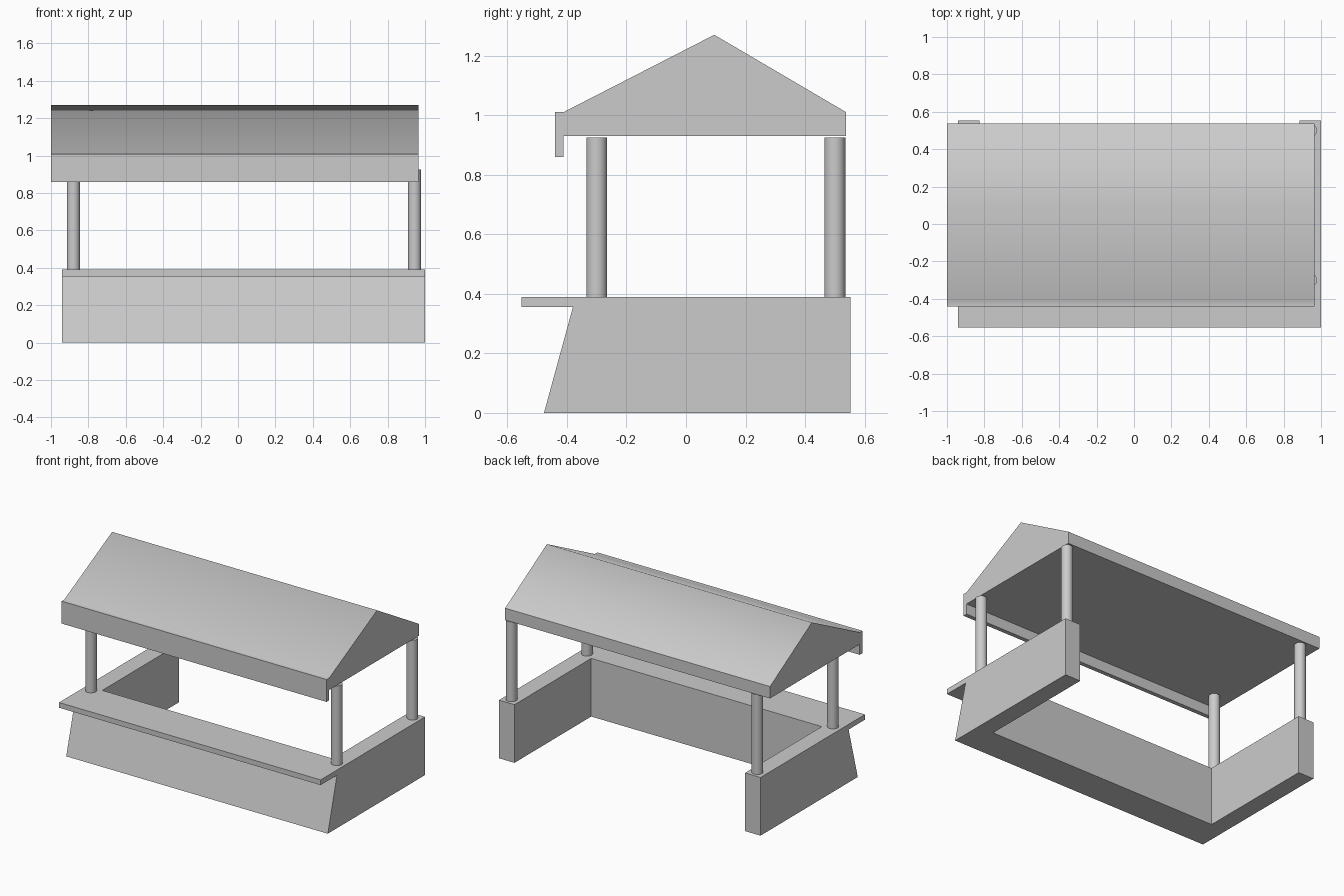
import bpy, bmesh, math

if "Cube" in bpy.data.objects:
    bpy.data.objects.remove(bpy.data.objects["Cube"])


def extrude_profile(name, yz, x0, x1):
    """Solid made by sweeping a side profile along x."""
    bm = bmesh.new()
    face = bm.faces.new([bm.verts.new((x0, y, z)) for y, z in yz])
    new = bmesh.ops.extrude_face_region(bm, geom=[face])["geom"]
    moved = [v for v in new if isinstance(v, bmesh.types.BMVert)]
    bmesh.ops.translate(bm, verts=moved, vec=(x1 - x0, 0, 0))
    bmesh.ops.recalc_face_normals(bm, faces=bm.faces)
    mesh = bpy.data.meshes.new(name)
    bm.to_mesh(mesh)
    bm.free()
    obj = bpy.data.objects.new(name, mesh)
    bpy.context.collection.objects.link(obj)
    return obj


def smooth(obj, degrees):
    bpy.ops.object.select_all(action="DESELECT")
    obj.select_set(True)
    bpy.context.view_layer.objects.active = obj
    bpy.ops.object.shade_smooth_by_angle(angle=math.radians(degrees))


# U-shaped counter: leaning front, overhanging shelf, open at the back
counter = extrude_profile("counter", [
    (-0.477, 0), (0.553, 0), (0.553, 0.39), (-0.553, 0.39),
    (-0.553, 0.355), (-0.38, 0.355)], -0.94, 1.0)

# Hollow standing area behind the counter
cutter = extrude_profile("counter_cutter", [
    (-0.26, -0.1), (0.7, -0.1), (0.7, 0.5), (-0.26, 0.5)], -0.825, 0.885)
cutter.hide_render = True
cutter.hide_set(True)
cut = counter.modifiers.new("hollow", "BOOLEAN")
cut.operation = "DIFFERENCE"
cut.solver = "EXACT"
cut.object = cutter

# Gabled roof with a front fascia board hanging below the eave
roof = extrude_profile("roof", [
    (-0.44, 0.86), (-0.412, 0.86), (-0.412, 0.93), (0.538, 0.93),
    (0.538, 1.01), (0.095, 1.27), (-0.412, 1.01), (-0.44, 1.01)], -1.0, 0.965)
smooth(roof, 58.5)

# Four round posts
for side, x in (("left", -0.88), ("right", 0.944)):
    for end, y in (("front", -0.3), ("back", 0.5)):
        bpy.ops.mesh.primitive_cylinder_add(
            vertices=32, radius=0.035, depth=0.536, location=(x, y, 0.657))
        post = bpy.context.object
        post.name = f"{end}_{side}_post"
        smooth(post, 30)
